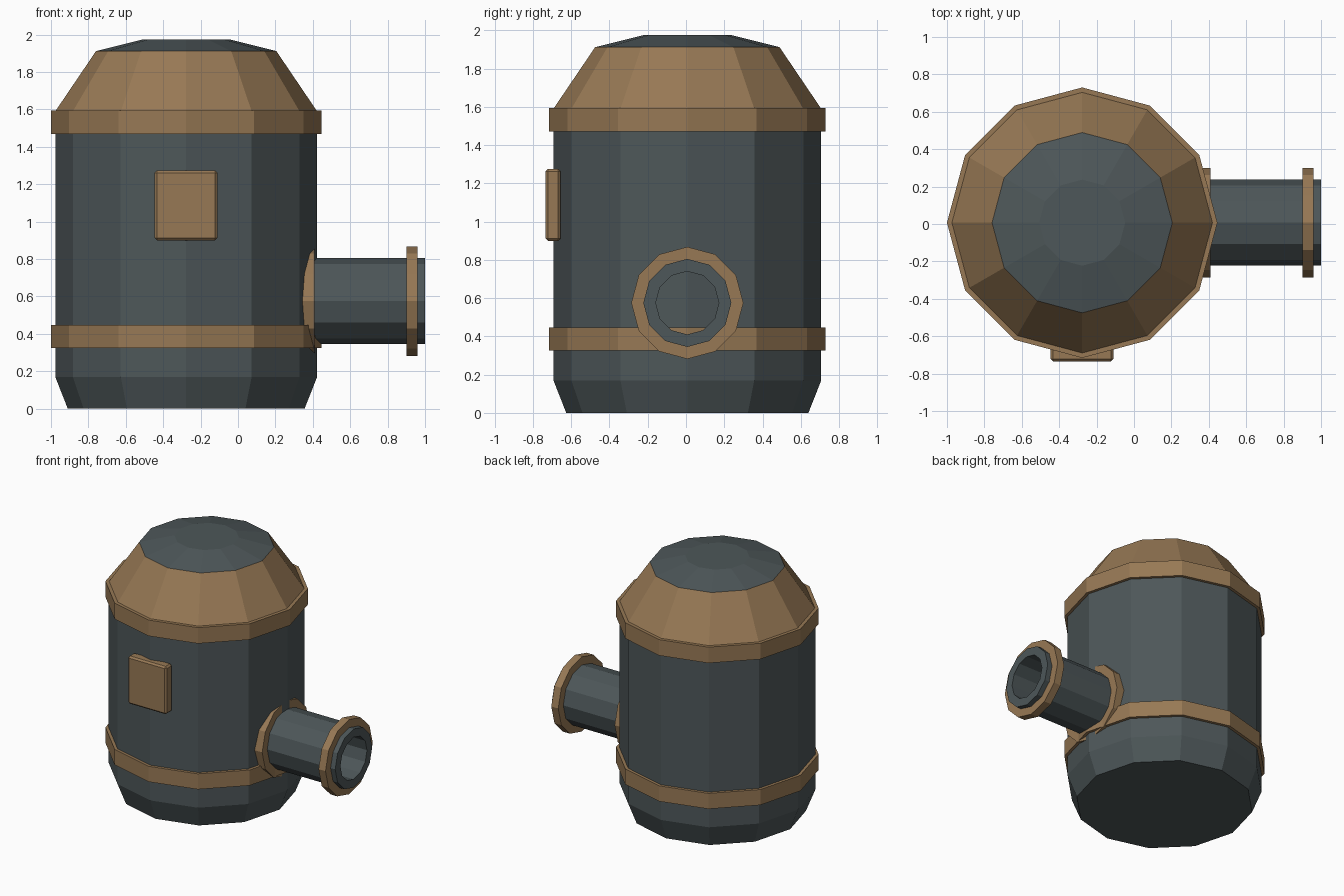
import bpy, bmesh, math
from mathutils import Matrix, Vector

if "Cube" in bpy.data.objects:
    bpy.data.objects.remove(bpy.data.objects["Cube"])

SIDES = 12
CX, CY = -0.277, 0.007      # tank axis
PIPE_Z = 0.575              # pipe axis height


def material(name, rgb):
    m = bpy.data.materials.new(name)
    m.diffuse_color = (*rgb, 1)
    m.use_nodes = True
    m.node_tree.nodes["Principled BSDF"].inputs["Base Color"].default_value = m.diffuse_color
    return m


STEEL = material("dark_steel", (0.075, 0.095, 0.1))
COPPER = material("copper", (0.31, 0.19, 0.09))


def finish(name, bm, mat):
    me = bpy.data.meshes.new(name)
    bm.to_mesh(me)
    bm.free()
    me.materials.append(mat)
    ob = bpy.data.objects.new(name, me)
    bpy.context.collection.objects.link(ob)
    return ob


def lathe(name, profile, mat, matrix, loop=False, bottom=False, top=False):
    """Spin (radius, height) points around the local z axis."""
    bm = bmesh.new()
    rings = []
    for r, h in profile:
        angles = [2 * math.pi * i / SIDES for i in range(SIDES)]
        rings.append([bm.verts.new(matrix @ Vector((r * math.cos(a), r * math.sin(a), h)))
                      for a in angles])
    pairs = list(zip(rings, rings[1:]))
    if loop:
        pairs.append((rings[-1], rings[0]))
    for lo, hi in pairs:
        for i in range(SIDES):
            j = (i + 1) % SIDES
            bm.faces.new((lo[i], lo[j], hi[j], hi[i]))
    if bottom:
        bm.faces.new(rings[0][::-1])
    if top:
        bm.faces.new(rings[-1])
    return finish(name, bm, mat)


def ring(name, r_in, r_out, h0, h1, mat, matrix):
    lathe(name, [(r_out, h0), (r_out, h1), (r_in, h1), (r_in, h0)], mat, matrix, loop=True)


# Tank: body, shoulder and cap
tank = Matrix.Translation((CX, CY, 0))
lathe("tank_body", [(0.633, 0), (0.70, 0.17), (0.70, 1.59)], STEEL, tank, bottom=True)
lathe("tank_shoulder", [(0.70, 1.59), (0.482, 1.912)], COPPER, tank)
lathe("tank_cap", [(0.482, 1.912), (0.23, 1.975)], STEEL, tank, top=True)

# Hoops around the tank
ring("lower_hoop", 0.69, 0.723, 0.325, 0.447, COPPER, tank)
ring("upper_hoop", 0.69, 0.723, 1.47, 1.595, COPPER, tank)

# Hollow side pipe along x with two flanges
pipe = Matrix.Translation((0, CY, PIPE_Z)) @ Matrix.Rotation(math.pi / 2, 4, 'Y')
ring("side_pipe", 0.165, 0.23, 0.30, 1.0, STEEL, pipe)
ring("inner_flange", 0.225, 0.293, 0.34, 0.41, COPPER, pipe)
ring("outer_flange", 0.225, 0.293, 0.90, 0.96, COPPER, pipe)

# Bevelled plate on the front
bm = bmesh.new()
bmesh.ops.create_cube(bm, size=1, matrix=Matrix.Translation((-0.278, -0.695, 1.087))
                      @ Matrix.Diagonal((0.335, 0.08, 0.375, 1)))
bmesh.ops.bevel(bm, geom=bm.edges[:], offset=0.013, segments=1, affect='EDGES')
finish("front_plate", bm, COPPER)
